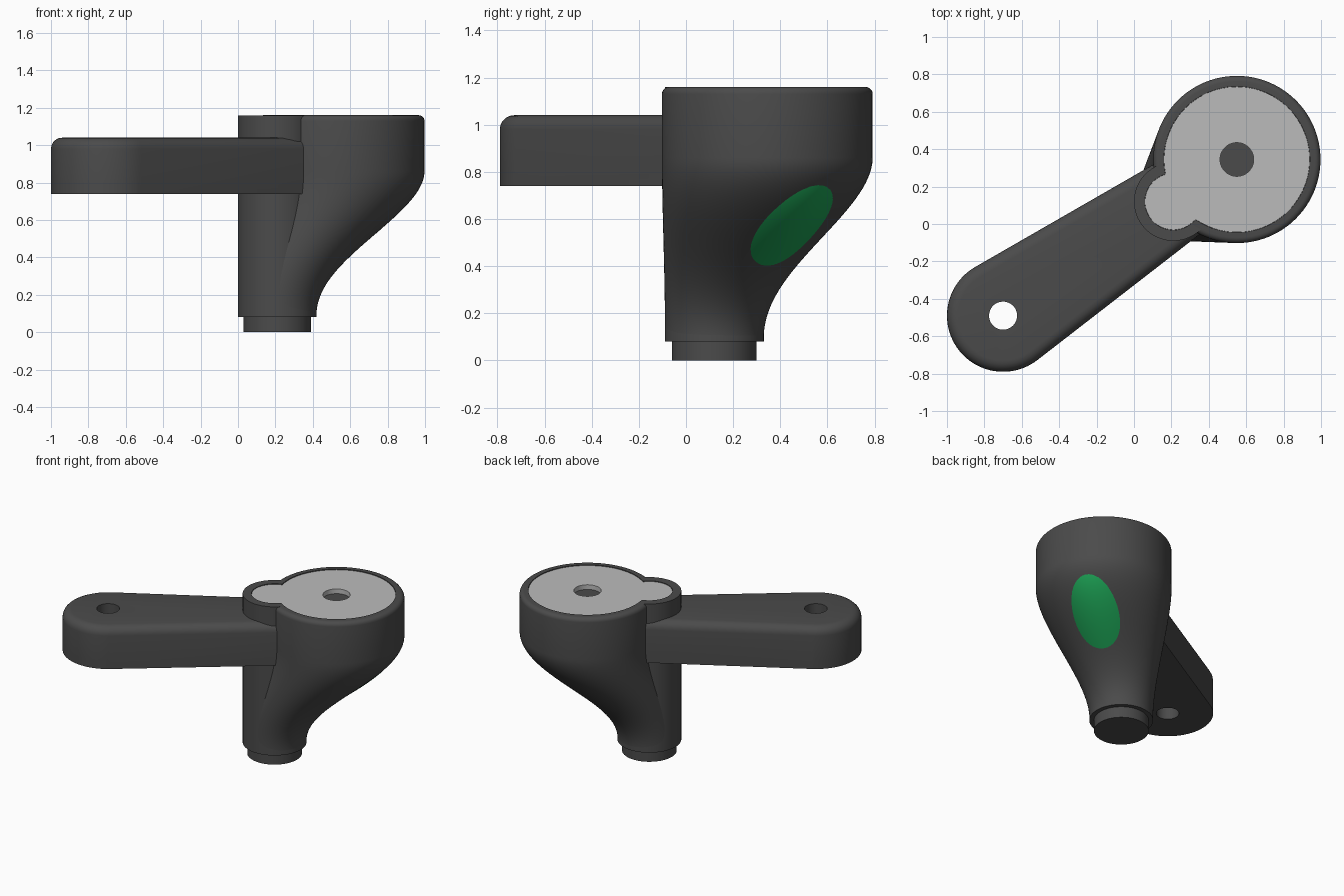
import bpy, bmesh, math
from mathutils import Vector

if "Cube" in bpy.data.objects:
    bpy.data.objects.remove(bpy.data.objects["Cube"])

CUP, COL, TIP = Vector((0.55, 0.345)), Vector((0.21, 0.12)), Vector((-0.70, -0.49))
R_CUP, R_COL = 0.447, 0.21
AXIS = (CUP - COL).normalized()
ANG = math.atan2(AXIS.y, AXIS.x)


def material(name, color):
    m = bpy.data.materials.new(name)
    m.diffuse_color = (*color, 1)
    m.use_nodes = True
    m.node_tree.nodes["Principled BSDF"].inputs["Base Color"].default_value = m.diffuse_color
    return m


DARK = material("dark_grey", (0.07, 0.07, 0.07))
LIGHT = material("light_grey", (0.5, 0.5, 0.5))
GREEN = material("green", (0.012, 0.36, 0.09))


def finish(bm, name, mat):
    bmesh.ops.recalc_face_normals(bm, faces=bm.faces)
    me = bpy.data.meshes.new(name)
    bm.to_mesh(me)
    bm.free()
    ob = bpy.data.objects.new(name, me)
    bpy.context.collection.objects.link(ob)
    if mat:
        me.materials.append(mat)
    return ob


def select(ob):
    bpy.ops.object.select_all(action='DESELECT')
    ob.select_set(True)
    bpy.context.view_layer.objects.active = ob


def smooth(ob, angle=35):
    select(ob)
    bpy.ops.object.shade_smooth_by_angle(angle=math.radians(angle))


def cut(ob, cutter):
    mod = ob.modifiers.new("cut", 'BOOLEAN')
    mod.operation, mod.solver, mod.object = 'DIFFERENCE', 'EXACT', cutter
    select(ob)
    bpy.ops.object.modifier_apply(modifier=mod.name)


def arc(c, r, a0, a1, n):
    return [(c.x + r * math.cos(a0 + (a1 - a0) * i / n),
             c.y + r * math.sin(a0 + (a1 - a0) * i / n)) for i in range(n + 1)]


def circle(c, r, n=96):
    return arc(c, r, 0, 2 * math.pi, n)[:-1]


def prism(name, outline, z0, z1, mat=None, bottom=0, top=0):
    bm = bmesh.new()
    lo = [bm.verts.new((x, y, z0)) for x, y in outline]
    hi = [bm.verts.new((x, y, z1)) for x, y in outline]
    n = len(lo)
    bm.faces.new(lo[::-1])
    bm.faces.new(hi)
    for i in range(n):
        j = (i + 1) % n
        bm.faces.new((lo[i], lo[j], hi[j], hi[i]))
    for z, width in ((z0, bottom), (z1, top)):
        if width:
            edges = [e for e in bm.edges if all(abs(v.co.z - z) < 1e-5 for v in e.verts)]
            bmesh.ops.bevel(bm, geom=edges, offset=width, segments=5, profile=0.5,
                            affect='EDGES', clamp_overlap=False)
    return finish(bm, name, mat)


def keyhole(r1, r2):
    # outline of the joined large and small circles
    d = (CUP - COL).length
    a = (d * d + r1 * r1 - r2 * r2) / (2 * d)
    h1, h2 = math.acos(a / r1), math.acos((d - a) / r2)
    big = arc(CUP, r1, ANG - math.pi + h1, ANG + math.pi - h1, 90)
    small = arc(COL, r2, ANG + h2, ANG + 2 * math.pi - h2, 40)
    return big + small[1:-1]


def blend(z):
    u = min(max((z - 0.08) / 0.78, 0), 1) ** 1.13
    return u * u * (3 - 2 * u)


def section(z):
    t = blend(z)
    return COL.lerp(CUP, t), R_COL - 0.001 + (R_CUP - R_COL + 0.001) * t


# Flared cup lofted from the foot circle to the offset rim
bm = bmesh.new()
levels = [(0.081 + 0.779 * i / 36, 0) for i in range(37)]
levels += [(1.13 + 0.03 * math.sin(k * math.pi / 10), 0.03 * (1 - math.cos(k * math.pi / 10)))
           for k in range(6)]
rings = []
for z, inset in levels:
    c, r = section(z)
    rings.append([bm.verts.new((x, y, z)) for x, y in circle(c, r - inset)])
for a, b in zip(rings, rings[1:]):
    for i in range(96):
        j = (i + 1) % 96
        bm.faces.new((a[i], a[j], b[j], b[i]))
bm.faces.new(rings[0][::-1])
bm.faces.new(rings[-1])
cup = finish(bm, "flared_cup", DARK)

# Upright column and foot plug
column = prism("column", circle(COL, R_COL), 0.08, 1.1595, DARK)
foot = prism("foot_plug", circle(COL, 0.18), 0, 0.1, DARK, bottom=0.025)

# Shallow keyhole pocket in the top
pocket = prism("pocket_cutter", keyhole(0.39, 0.152), 1.12, 1.3)
for ob in (cup, column):
    cut(ob, pocket)

# Light top plate with centre hole
plate = prism("top_plate", keyhole(0.389, 0.151), 1.121, 1.155, LIGHT)
plate_hole = prism("plate_hole_cutter", circle(CUP, 0.09, 64), 1.0, 1.3)
cut(plate, plate_hole)

# Tapered arm with rounded edges and bolt hole
R_TIP, R_ROOT = 0.30, 0.225
d = COL - TIP
arm_ang = math.atan2(d.y, d.x)
half = math.acos((R_TIP - R_ROOT) / d.length)
outline = arc(COL, R_ROOT, arm_ang - half, arm_ang + half, 36)
outline += arc(TIP, R_TIP, arm_ang + half, arm_ang + 2 * math.pi - half, 48)
arm = prism("arm", outline, 0.74, 1.04, DARK, bottom=0.06, top=0.06)
arm_hole = prism("arm_hole_cutter", circle(TIP, 0.075, 64), 0.5, 1.3)
cut(arm, arm_hole)

for helper in (pocket, plate_hole, arm_hole):
    bpy.data.objects.remove(helper)

# Green oval pad bulging from the outer slope
bm = bmesh.new()
side = Vector((-AXIS.y, AXIS.x))


def pad_point(rad, ang):
    w, z = 0.165 * rad * math.cos(ang), 0.572 + 0.183 * rad * math.sin(ang)
    c, r = section(z)
    lift = 0.022 * (1 - rad * rad) - 0.003
    p = c + AXIS * (math.sqrt(r * r - w * w) + 0.634 * lift) + side * w
    return bm.verts.new((p.x, p.y, z - 0.773 * lift))


centre = pad_point(0, 0)
loops = [[pad_point(k / 12, 2 * math.pi * i / 64) for i in range(64)] for k in range(1, 13)]
for i in range(64):
    j = (i + 1) % 64
    bm.faces.new((centre, loops[0][i], loops[0][j]))
    for a, b in zip(loops, loops[1:]):
        bm.faces.new((a[i], b[i], b[j], a[j]))
pad = finish(bm, "green_pad", GREEN)
if pad.data.polygons[0].normal.dot(Vector((AXIS.x, AXIS.y, -1))) < 0:
    pad.data.flip_normals()

for ob in (cup, column, foot, plate, arm, pad):
    smooth(ob)
